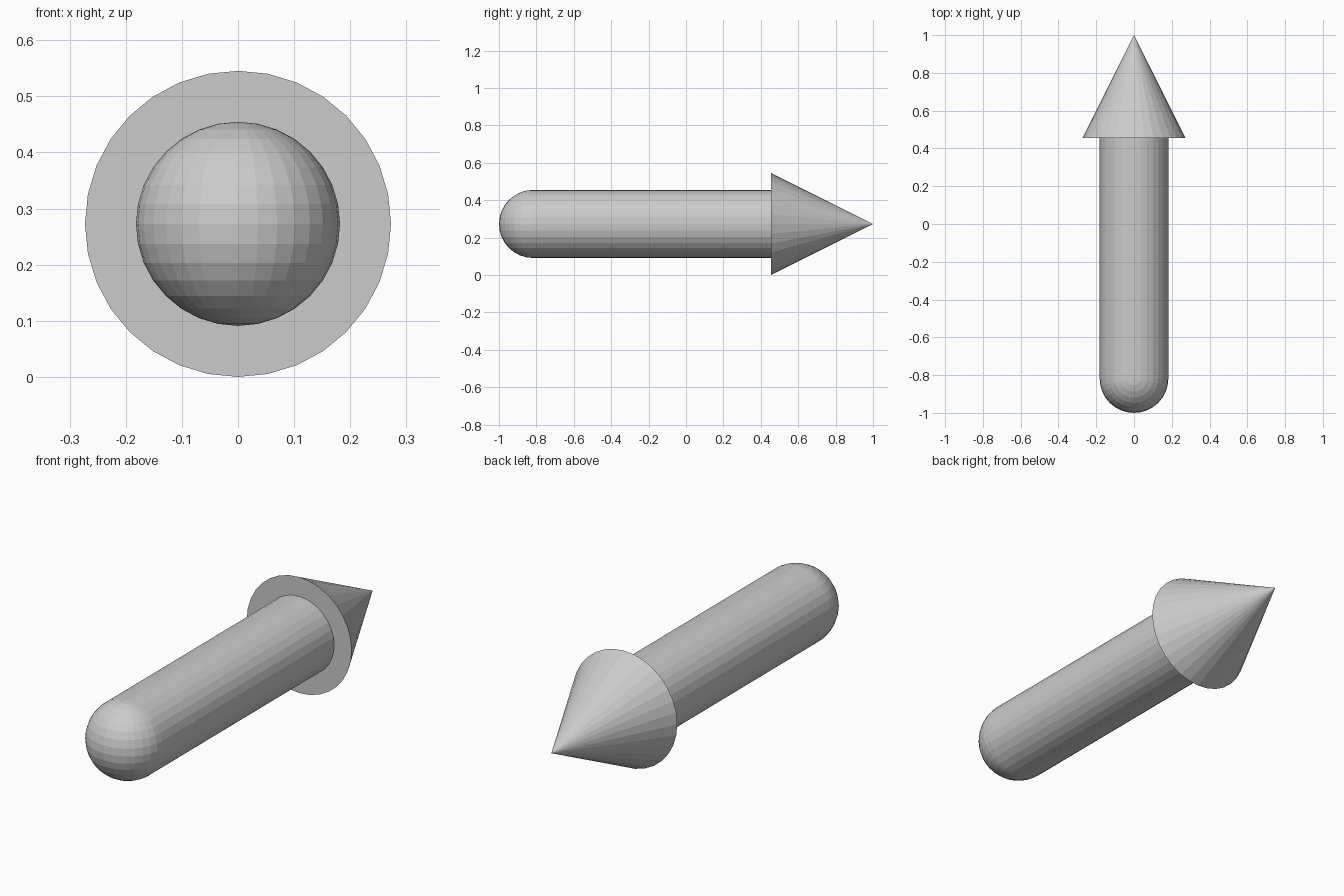
import bpy
from math import pi

if "Cube" in bpy.data.objects:
    bpy.data.objects.remove(bpy.data.objects["Cube"])

R = 2 / 11             # shaft radius
HEAD_R = 3 / 11        # arrowhead radius, also the height of the axis
BASE_Y = 5 / 11        # where the head meets the shaft
TAIL_Y = -1 + R        # centre of the rounded tail
ALONG_Y = (-pi / 2, 0, 0)


def finish(name):
    obj = bpy.context.object
    obj.name = name
    bpy.ops.object.transform_apply(location=False, rotation=True, scale=True)
    bpy.ops.object.shade_flat()


# Straight shaft
bpy.ops.mesh.primitive_cylinder_add(
    vertices=32, radius=R, depth=BASE_Y - TAIL_Y,
    location=(0, (BASE_Y + TAIL_Y) / 2, HEAD_R), rotation=ALONG_Y)
finish("shaft")

# Pointed head
bpy.ops.mesh.primitive_cone_add(
    vertices=32, radius1=HEAD_R, radius2=0, depth=1 - BASE_Y,
    location=(0, (1 + BASE_Y) / 2, HEAD_R), rotation=ALONG_Y)
finish("arrowhead")

# Rounded tail, poles up and down
bpy.ops.mesh.primitive_uv_sphere_add(
    segments=32, ring_count=16, radius=R, location=(0, TAIL_Y, HEAD_R))
finish("rounded_tail")
